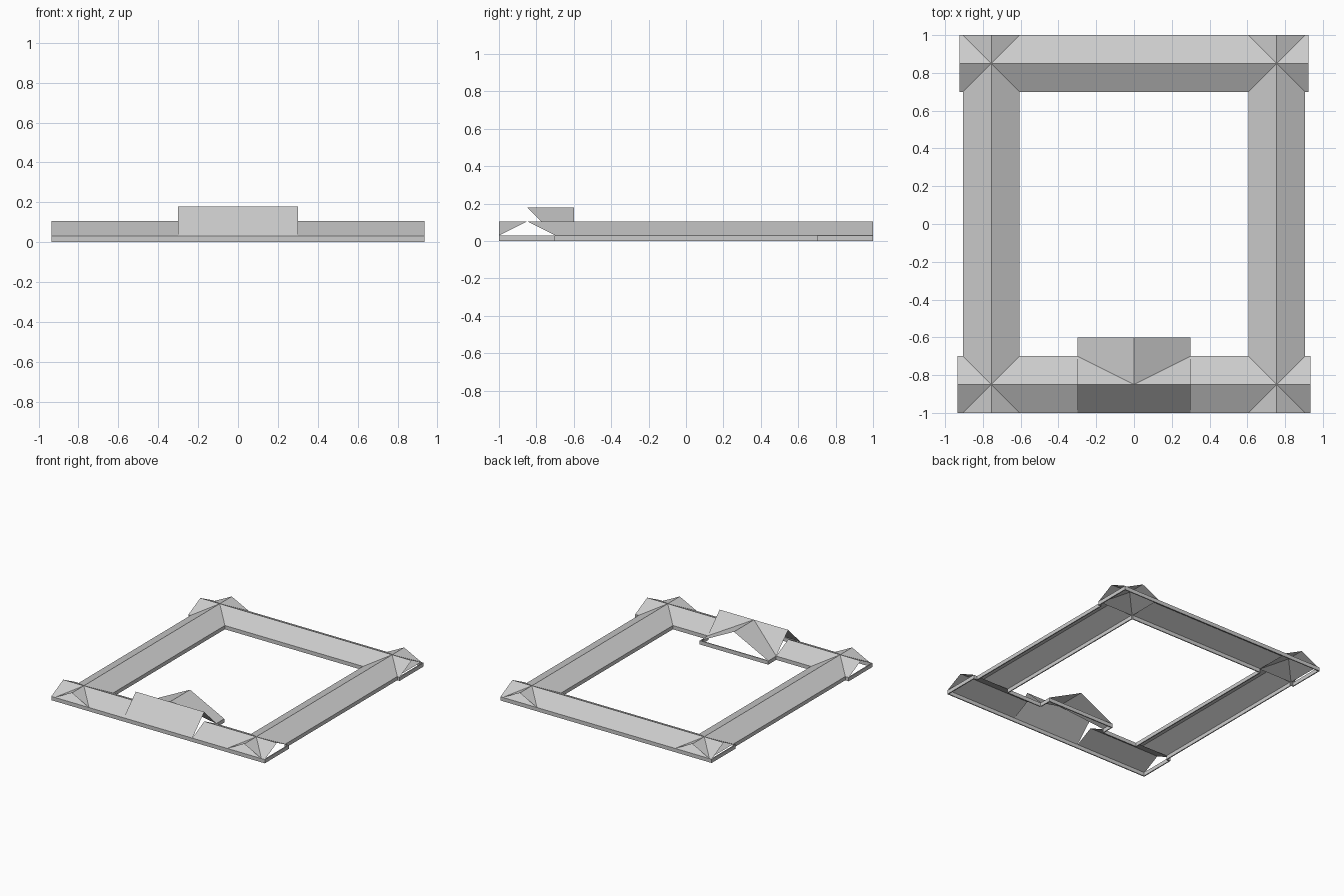
import bpy, bmesh

if "Cube" in bpy.data.objects:
    bpy.data.objects.remove(bpy.data.objects["Cube"])

EAVE, RIDGE, TOP = 0.03, 0.105, 0.18      # heights of eaves, wing ridges, gate ridge
XI, XR, XO = 0.605, 0.755, 0.905          # side wing: inner eave, ridge, outer eave
YI, YR, YO = 0.70, 0.85, 1.0              # end wings: inner eave, ridge, outer eave
GX, GY = 0.30, -0.60                      # gate half width and rear gable
T = 0.008                                 # board thickness


def finish(name, bm):
    me = bpy.data.meshes.new(name)
    bm.to_mesh(me)
    bm.free()
    ob = bpy.data.objects.new(name, me)
    bpy.context.collection.objects.link(ob)
    ob.modifiers.new("mirror", 'MIRROR').use_axis = (True, False, False)
    return ob


def panels(name, polys):
    """Single-sheet roof planes facing upward, mirrored in x."""
    bm = bmesh.new()
    for poly in polys:
        f = bm.faces.new([bm.verts.new(p) for p in poly])
        f.normal_update()
        if f.normal.z < 0:
            f.normal_flip()
    bmesh.ops.remove_doubles(bm, verts=bm.verts, dist=1e-5)
    finish(name, bm)


def boards(name, runs):
    """Thin upright eave boards along straight runs (x0, y0, x1, y1)."""
    bm = bmesh.new()
    for x0, y0, x1, y1 in runs:
        r = bmesh.ops.create_cube(bm, size=1)
        for v in r["verts"]:
            v.co.x = (x0 + x1) / 2 + v.co.x * max(abs(x1 - x0), T)
            v.co.y = (y0 + y1) / 2 + v.co.y * max(abs(y1 - y0), T)
            v.co.z = EAVE / 2 + v.co.z * EAVE
    finish(name, bm)


def gable(name, x0, x1, s):
    """Two slopes of an end wing on side s (-1 front, 1 back)."""
    panels(name, [[(x0, s * y, EAVE), (x1, s * y, EAVE),
                   (x1, s * YR, RIDGE), (x0, s * YR, RIDGE)] for y in (YI, YO)])


# End wings; the front one is interrupted by the gate
gable("front_wing_roof", GX, 0.935, -1)
gable("back_wing_roof", 0, 0.925, 1)

# Side wings run through to the back, and are trimmed at the front valleys
side = []
for x in (XI, XO):
    side.append([(x, -YI, EAVE), (x, YO, EAVE), (XR, YO, RIDGE), (XR, -YR, RIDGE)])
    side.append([(x, -YO, EAVE), (XR, -YR, RIDGE), (XR, -YO, RIDGE)])
panels("side_wing_roof", side)

# Raised gate roof: front slope, rear valley triangles, rear-facing gable
panels("gate_roof", [
    [(0, -YO, EAVE), (GX, -YO, EAVE), (GX, -YR, TOP), (0, -YR, TOP)],
    [(0, -YR, TOP), (GX, -YR, TOP), (GX, -YI, EAVE)],
    [(0, -YR, TOP), (GX, -YI, EAVE), (GX, GY, EAVE), (0, GY, TOP)],
])

# Eave boards
h = T / 2
boards("outer_eave_boards", [
    (0, -YO + h, 0.935, -YO + h), (0.935 - h, -YO, 0.935 - h, -YI),
    (XO, -YI - h, 0.935, -YI - h), (XO - h, -YI, XO - h, YI),
    (XO, YI + h, 0.925, YI + h), (0.925 - h, YI, 0.925 - h, YO),
    (0, YO - h, 0.925, YO - h)])
boards("courtyard_eave_boards", [
    (GX, -YI - h, XI, -YI - h), (XI + h, -YI, XI + h, YI), (0, YI + h, XI, YI + h)])
boards("gate_eave_boards", [
    (GX - h, -YI, GX - h, GY), (0, GY - h, GX, GY - h)])
